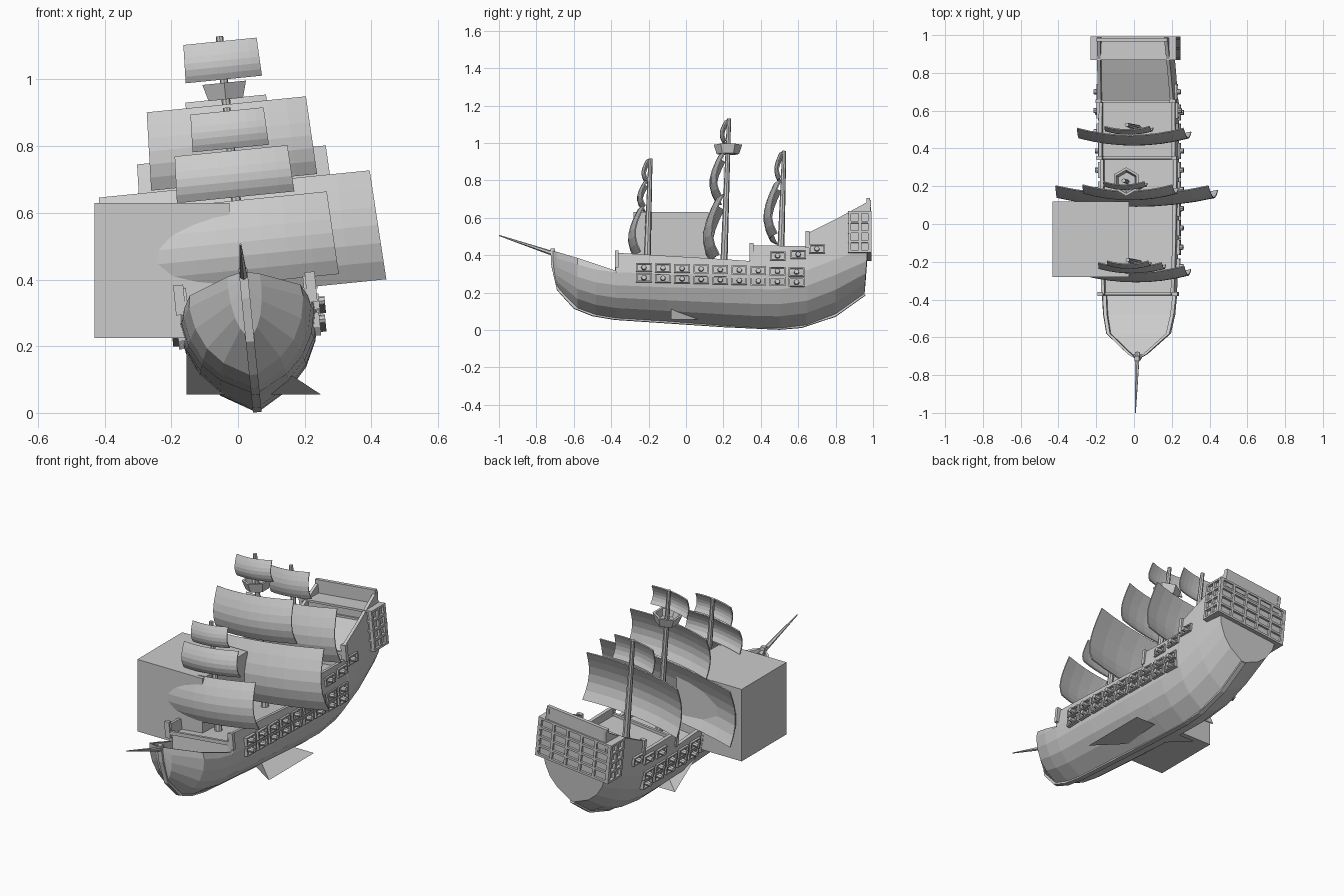
import bpy, bmesh, math
from mathutils import Matrix, Vector

if "Cube" in bpy.data.objects:
    bpy.data.objects.remove(bpy.data.objects["Cube"])

ROLL = Matrix.Translation((0.058, 0, 0)) @ Matrix.Rotation(math.radians(-5.74), 4, 'Y')
grey = bpy.data.materials.new("plain_grey")
grey.diffuse_color = (0.6, 0.6, 0.6, 1)
grey.use_nodes = True
grey.node_tree.nodes["Principled BSDF"].inputs["Base Color"].default_value = grey.diffuse_color


def finish(bm, name, rolled=True, fix=True):
    if fix:
        bmesh.ops.recalc_face_normals(bm, faces=bm.faces)
    me = bpy.data.meshes.new(name)
    bm.to_mesh(me)
    bm.free()
    me.materials.append(grey)
    ob = bpy.data.objects.new(name, me)
    bpy.context.collection.objects.link(ob)
    if rolled:
        ob.matrix_world = ROLL
    return ob


def box(bm, c, s):
    m = Matrix.Translation(c) @ Matrix.Diagonal((s[0], s[1], s[2], 1))
    bmesh.ops.create_cube(bm, size=1, matrix=m)


def rod(bm, a, b, r1, r2, n=8):
    a, b = Vector(a), Vector(b)
    d = b - a
    m = Matrix.Translation((a + b) / 2) @ d.to_track_quat('Z', 'Y').to_matrix().to_4x4()
    bmesh.ops.create_cone(bm, cap_ends=True, segments=n, radius1=r1, radius2=r2,
                          depth=d.length, matrix=m)


def loft(bm, rings):
    rows = [[bm.verts.new(p) for p in r] for r in rings]
    n = len(rows[0])
    for a, b in zip(rows, rows[1:]):
        for i in range(n):
            j = (i + 1) % n
            bm.faces.new((a[i], a[j], b[j], b[i]))
    bm.faces.new(rows[0])
    bm.faces.new(rows[-1][::-1])


# Hull with bulwarks and stepped decks: y, half width, keel z, side z, rail z, deck z
stations = [
    (-.715, .006, .345, .405, .425, .40), (-.69, .05, .225, .38, .415, .36),
    (-.58, .172, .115, .335, .37, .325), (-.48, .192, .08, .305, .335, .285),
    (-.378, .2, .063, .29, .30, .255), (-.37, .2, .062, .29, .395, .335),
    (-.1, .207, .045, .28, .378, .32), (.2, .21, .022, .28, .36, .305),
    (.342, .21, .013, .28, .35, .30), (.35, .21, .012, .28, .435, .385),
    (.5, .21, .008, .28, .432, .385), (.642, .208, .025, .30, .43, .385),
    (.65, .208, .028, .30, .50, .455), (.8, .202, .085, .36, .575, .525),
    (.955, .193, .195, .42, .68, .60)]
F = (.06, .5, .76, .93, 1)
G = (0, .2, .42, .7, 1)
rings = []
for y, w, zb, zr, zt, zd in stations:
    half = [(w * f, zb + (zr - zb) * g) for f, g in zip(F, G)]
    wi = max(.002, w * .97 - .018)
    half += [(w * .97, zt), (wi, zt), (wi, zd)]
    pts = half + [(-x, z) for x, z in reversed(half)]
    last = y > .95
    rings.append([(x, y + (.035 * (z - .2) / .48 if last else 0), z) for x, z in pts])
bm = bmesh.new()
loft(bm, rings)
finish(bm, "hull")

# Keel and stem strip
path = [(-.725, .435), (-.72, .345), (-.69, .215), (-.6, .115), (-.5, .075), (-.38, .055),
        (.2, .016), (.5, .002), (.62, .012), (.8, .072), (.96, .187)]
bm = bmesh.new()
rings = []
for i, (y, z) in enumerate(path):
    a, b = path[max(i - 1, 0)], path[min(i + 1, len(path) - 1)]
    t = Vector((b[0] - a[0], b[1] - a[1])).normalized()
    ny, nz = -t.y * .025, t.x * .025
    rings.append([(.013, y, z), (.013, y + ny, z + nz), (-.013, y + ny, z + nz), (-.013, y, z)])
loft(bm, rings)
finish(bm, "keel")

# Bulkhead rails at the deck steps and the stern rail
bm = bmesh.new()
for y, z in ((-.37, .345), (.35, .39), (.65, .46)):
    box(bm, (0, y, z), (.39, .014, .02))
for y, z in ((-.37, .36), (.35, .40), (.65, .465)):
    for s in (-1, 1):
        box(bm, (s * .198, y, z), (.03, .02, .09))
box(bm, (0, .975, .635), (.375, .02, .11))
finish(bm, "deck_rails")

# Bowsprit
bm = bmesh.new()
rod(bm, (0, -.68, .40), (0, -1, .508), .014, .003, 6)
finish(bm, "bowsprit")

# Gun ports with cannons on both sides
bm = bmesh.new()
ports = []
for i in range(9):
    y = -.225 + .102 * i
    ports += [(y, .315 - .003 * i, .207), (y, .26 - .003 * i, .203)]
ports += [(.49, .377, .206), (.6, .385, .206), (.7, .415, .204)]
for y, z, x in ports:
    for s in (-1, 1):
        for dz in (-.02, .02):
            box(bm, (s * x, y, z + dz), (.022, .084, .007))
        for dy in (-.038, .038):
            box(bm, (s * x, y + dy, z), (.022, .008, .042))
        rod(bm, (s * (x - .02), y, z), (s * (x + .028), y, z), .016, .013, 8)
finish(bm, "gun_ports")

# Stern gallery: core with a lattice of window bars
bm = bmesh.new()
box(bm, (0, .928, .505), (.424, .105, .205))
for k in range(5):
    z = .40 + .0525 * k
    box(bm, (0, .930, z), (.456, .126, .012))
for k in range(6):
    box(bm, (-.22 + .088 * k, .983, .505), (.014, .02, .22))
for s in (-1, 1):
    for y in (.875, .93, .985):
        box(bm, (s * .217, y, .505), (.02, .014, .22))
finish(bm, "stern_gallery")

# Masts
for name, a, b in (("fore_mast", (0, -.21, .3), (0, -.19, .92)),
                   ("main_mast", (0, .2, .28), (0, .23, 1.135)),
                   ("mizzen_mast", (0, .505, .36), (0, .525, .962))):
    bm = bmesh.new()
    rod(bm, a, b, .02, .011)
    finish(bm, name)

# Crow's nest: hollow hexagonal cup
bm = bmesh.new()
rings = []
for r, z in ((.012, .945), (.06, .945), (.076, .995), (.062, .995), (.05, .957), (.012, .957)):
    rings.append([bm.verts.new((r * math.sin(k * math.pi / 3), .224 + r * math.cos(k * math.pi / 3), z))
                  for k in range(6)])
for a, b in zip(rings, rings[1:] + rings[:1]):
    for i in range(6):
        j = (i + 1) % 6
        bm.faces.new((a[i], a[j], b[j], b[i]))
finish(bm, "crows_nest")


# Billowing sails: half width, bottom z, top z, rear y, depth
def sail(name, hw, z0, z1, yb, d):
    bm = bmesh.new()
    nu, nv = 8, 6
    grid = []
    for j in range(nv + 1):
        v = j / nv
        row = []
        for i in range(nu + 1):
            u = -1 + 2 * i / nu
            bulge = .42 * (1 - u * u) + .58 * math.sin(math.pi * (.1 + .9 * v) ** .9)
            x = u * hw * (1 - .04 * v)
            row.append(bm.verts.new((x, yb - d * bulge, z0 + (z1 - z0) * v)))
        grid.append(row)
    for a, b in zip(grid, grid[1:]):
        for i in range(nu):
            bm.faces.new((a[i], a[i + 1], b[i + 1], b[i]))
    ob = finish(bm, name)
    m = ob.modifiers.new("thickness", 'SOLIDIFY')
    m.thickness = .006


sail("main_lower_sail", .425, .36, .69, .2, .11)
sail("main_middle_sail", .25, .695, .93, .205, .08)
sail("main_top_sail", .115, 1.005, 1.12, .222, .042)
sail("fore_lower_sail", .285, .39, .64, -.225, .085)
sail("fore_middle_sail", .177, .65, .79, -.207, .055)
sail("fore_top_sail", .115, .797, .91, -.198, .04)
sail("mizzen_lower_sail", .295, .49, .775, .51, .09)
sail("mizzen_top_sail", .125, .805, .945, .52, .042)

# Large plain crate beside the ship
bm = bmesh.new()
box(bm, (-.228, -.08, .427), (.405, .4, .405))
finish(bm, "side_box", False)

# Bent flat panel under the hull
bm = bmesh.new()
rf, rb, lb, lf = [bm.verts.new(p) for p in ((.249, -.08, .055), (.249, .32, .055),
                                            (-.155, .32, .055), (-.155, -.08, .32))]
bm.faces.new((rf, rb, lb))
bm.faces.new((lb, lf, rf))
finish(bm, "bottom_panel", False)
